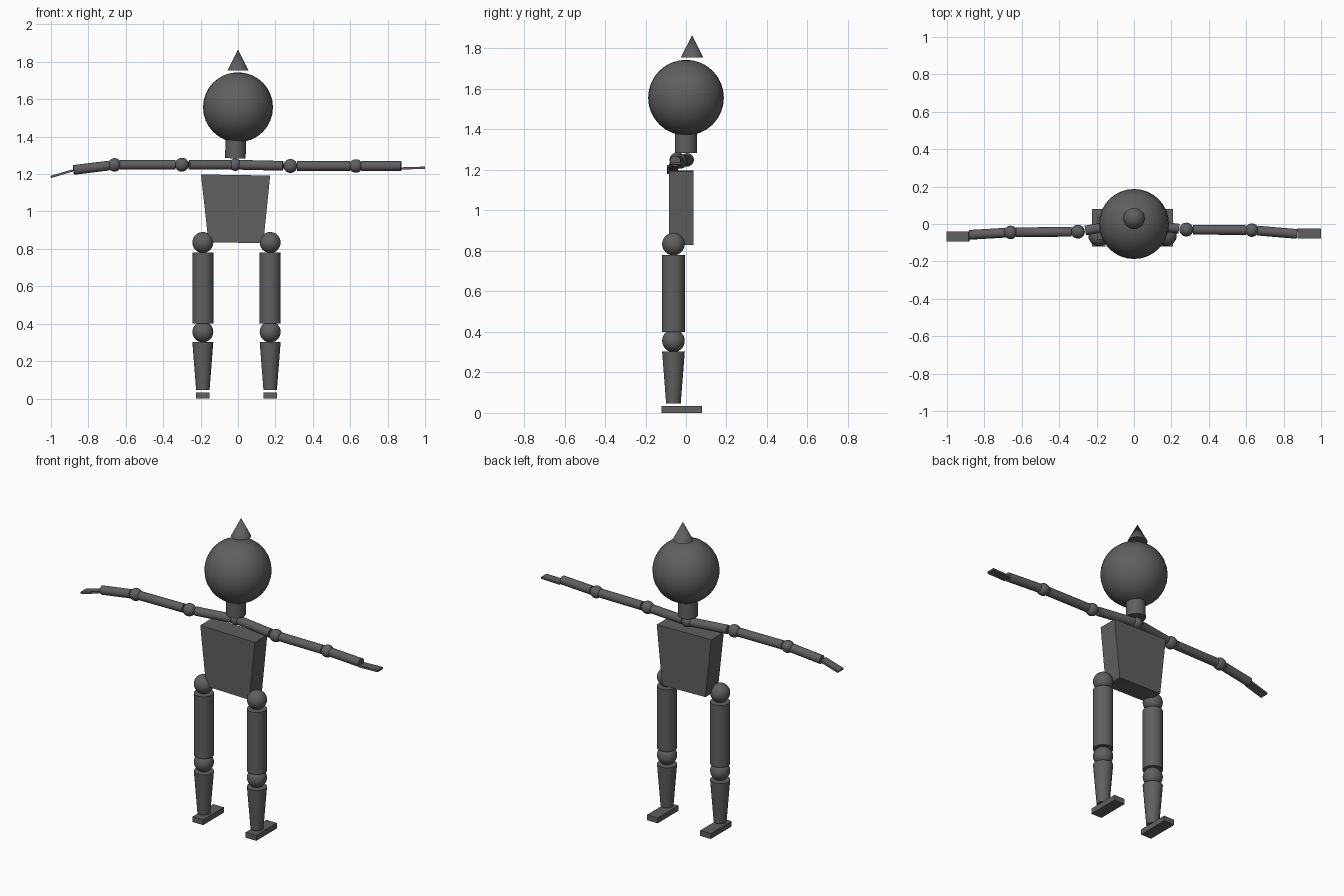
import bpy, bmesh, math
from mathutils import Vector

if "Cube" in bpy.data.objects:
    bpy.data.objects.remove(bpy.data.objects["Cube"])

grey = bpy.data.materials.new("dark_grey")
grey.diffuse_color = (0.115, 0.115, 0.115, 1)
grey.use_nodes = True
grey.node_tree.nodes["Principled BSDF"].inputs["Base Color"].default_value = grey.diffuse_color


def finish(name, smooth=True):
    ob = bpy.context.object
    ob.name = name
    ob.data.materials.clear()
    ob.data.materials.append(grey)
    if smooth:
        bpy.ops.object.shade_smooth_by_angle(angle=math.radians(40))
    return ob


def ball(name, loc, r):
    bpy.ops.mesh.primitive_uv_sphere_add(segments=32, ring_count=16, radius=r, location=loc)
    return finish(name)


def rod(name, a, b, r1, r2=None):
    """Straight limb from a to b, optionally tapered."""
    a, b = Vector(a), Vector(b)
    d = b - a
    bpy.ops.mesh.primitive_cone_add(vertices=32, radius1=r1, radius2=r1 if r2 is None else r2,
                                    depth=d.length, location=(a + b) / 2)
    bpy.context.object.rotation_euler = d.to_track_quat('Z', 'Y').to_euler()
    return finish(name)


def box(name, loc, size, tilt=0):
    bpy.ops.mesh.primitive_cube_add(size=1, location=loc, rotation=(0, tilt, 0))
    bpy.context.object.scale = size
    return finish(name, False)


# Head, pointed hat and neck
ball("head", (0, 0, 1.557), 0.187)
rod("hat", (0, 0.03, 1.755), (0, 0.03, 1.865), 0.056, 0)
rod("neck", (-0.014, 0, 1.284), (-0.012, 0, 1.39), 0.055)

# Torso: a block narrowing to the waist
torso = box("torso", (0, 0, 0), (1, 1, 1))
bm = bmesh.new()
bm.from_mesh(torso.data)
for v in bm.verts:
    right, back, top = v.co.x > 0, v.co.y > 0, v.co.z > 0
    v.co.x = (0.172 if right else -0.198) if top else (0.135 if right else -0.158)
    v.co.y = 0.038 if back else -0.083
    v.co.z = (1.198 if top else 0.836) - (0.006 if right else 0)
bm.to_mesh(torso.data)
bm.free()

# Arms: collar, shoulder, upper arm, elbow, forearm, flat hand
chest = Vector((-0.015, 0.006, 1.25))
ball("chest_joint", chest, 0.033)
arms = {
    "left": ((-0.30, -0.041, 1.25), (-0.66, -0.045, 1.249),
             (-0.88, -0.058, 1.222), (-0.942, -0.067, 1.202), 0.28, -0.285),
    "right": ((0.28, -0.03, 1.243), (0.63, -0.033, 1.243),
              (0.872, -0.053, 1.243), (0.937, -0.05, 1.232), 0.0, -0.03),
}
for side, (shoulder, elbow, wrist, hand, _, tilt) in arms.items():
    s, e, w = Vector(shoulder), Vector(elbow), Vector(wrist)
    along = (s - chest).normalized()
    rod(side + "_collar", chest + along * 0.025, s - along * 0.04, 0.026)
    ball(side + "_shoulder", s, 0.037)
    along = (e - s).normalized()
    rod(side + "_upper_arm", s + along * 0.035, e - along * 0.03, 0.026)
    ball(side + "_elbow", e, 0.036)
    along = (w - e).normalized()
    rod(side + "_forearm", e + along * 0.03, w, 0.026)
    box(side + "_hand", hand, (0.124, 0.053, 0.012), tilt)

# Legs: hip, thigh, knee, tapered shin, flat foot
for side, x in (("left", -0.188), ("right", 0.172)):
    y = -0.062
    ball(side + "_hip", (x, y, 0.834), 0.056)
    rod(side + "_thigh", (x, y, 0.40), (x, y, 0.78), 0.056)
    ball(side + "_knee", (x, y, 0.356), 0.056)
    rod(side + "_shin", (x, y, 0.046), (x, y, 0.302), 0.036, 0.056)
    box(side + "_foot", (x, -0.02, 0.0165), (0.072, 0.2, 0.033))
